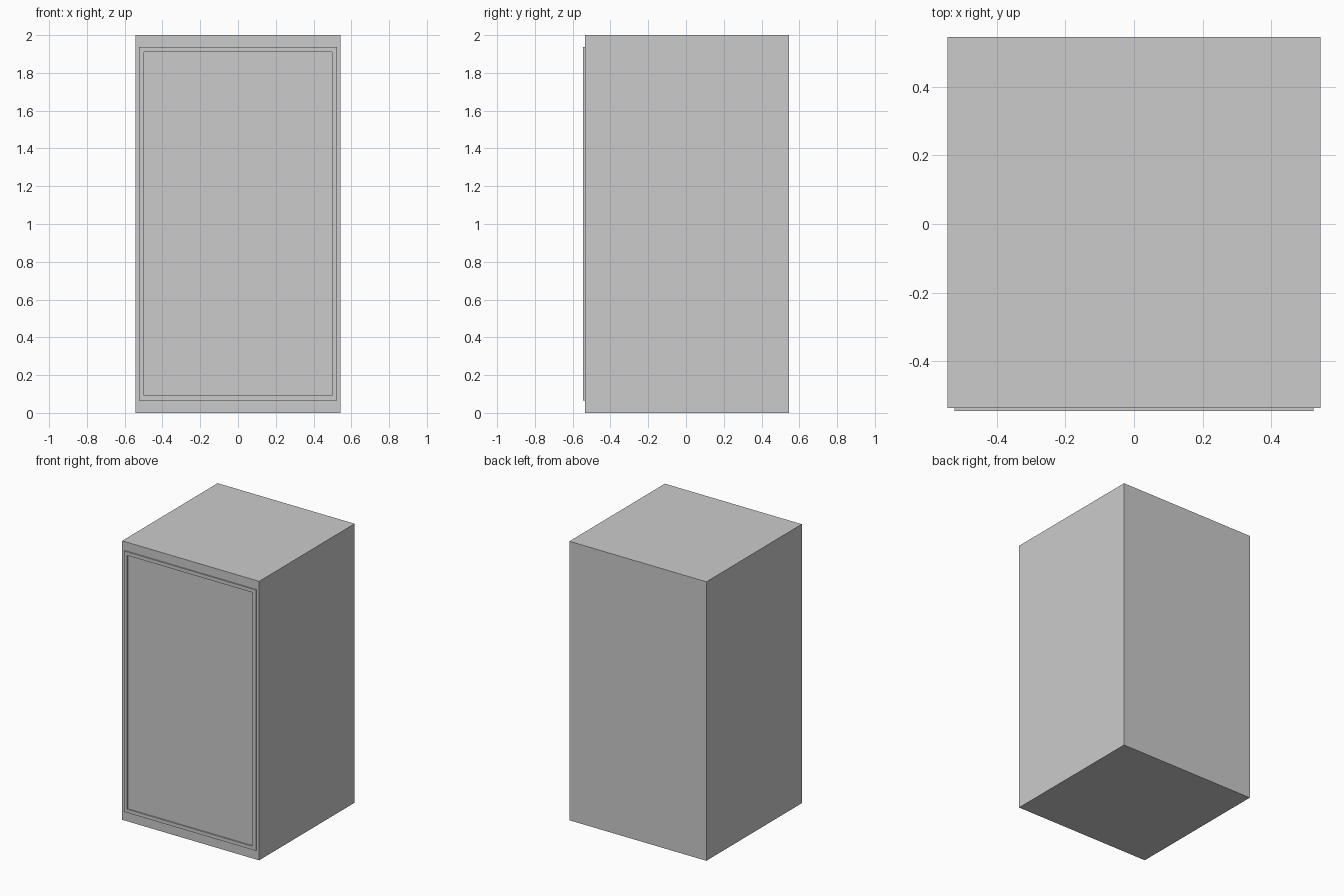
import bpy, bmesh
from mathutils import Vector

if "Cube" in bpy.data.objects:
    bpy.data.objects.remove(bpy.data.objects["Cube"])

HALF_W = 0.543
FRONT, BACK, HEIGHT = -0.536, 0.545, 2.0
FRAME_FRONT = -0.545


def finish(name, bm):
    bmesh.ops.recalc_face_normals(bm, faces=bm.faces)
    mesh = bpy.data.meshes.new(name)
    bm.to_mesh(mesh)
    bm.free()
    obj = bpy.data.objects.new(name, mesh)
    bpy.context.collection.objects.link(obj)
    return obj


# Cabinet body: plain box
bm = bmesh.new()
bmesh.ops.create_cube(bm, size=1)
bmesh.ops.scale(bm, vec=(2 * HALF_W, BACK - FRONT, HEIGHT), verts=bm.verts)
bmesh.ops.translate(bm, vec=(0, (FRONT + BACK) / 2, HEIGHT / 2), verts=bm.verts)
finish("cabinet_body", bm)

# Thin raised frame on the front: inset a rectangle, open its middle, extrude
bm = bmesh.new()
x, z0, z1 = 0.523, 0.066, 1.936
corners = [(-x, z0), (x, z0), (x, z1), (-x, z1)]
panel = bm.faces.new([bm.verts.new((cx, FRAME_FRONT, cz)) for cx, cz in corners])
bm.normal_update()
bmesh.ops.inset_region(bm, faces=[panel], thickness=0.036, use_boundary=True)
bmesh.ops.delete(bm, geom=[panel], context='FACES')
ring = bmesh.ops.extrude_face_region(bm, geom=bm.faces[:], use_keep_orig=True)
moved = [g for g in ring["geom"] if isinstance(g, bmesh.types.BMVert)]
bmesh.ops.translate(bm, vec=Vector((0, FRONT - FRAME_FRONT + 0.003, 0)), verts=moved)
finish("front_frame", bm)
